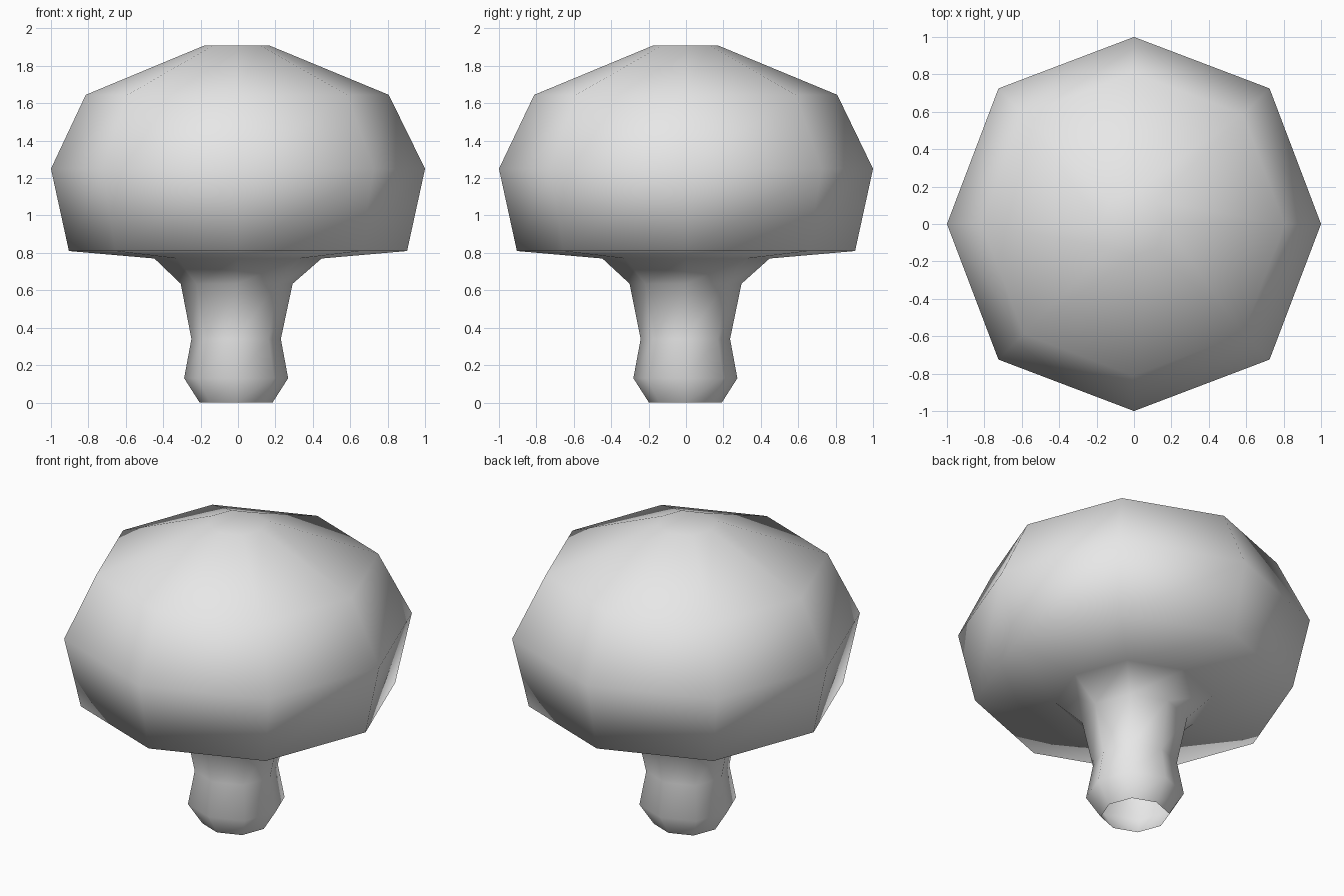
import bpy, bmesh
from math import cos, sin, pi

if "Cube" in bpy.data.objects:
    bpy.data.objects.remove(bpy.data.objects["Cube"], do_unlink=True)

SIDES = 8
# (radius, height, x offset) from the open foot of the stem up to the crown
PROFILE = [
    (0.195, 0.00, -0.010), (0.278, 0.13, -0.010), (0.239, 0.34, -0.010),
    (0.299, 0.635, -0.007), (0.447, 0.77, 0.0), (0.904, 0.81, 0.0),
    (1.000, 1.25, 0.0), (0.810, 1.645, -0.004), (0.171, 1.91, -0.006),
]

grey = bpy.data.materials.new("plain_grey")
grey.use_nodes = True
grey.diffuse_color = (0.8, 0.8, 0.8, 1)
grey.node_tree.nodes["Principled BSDF"].inputs["Base Color"].default_value = (0.8, 0.8, 0.8, 1)


def ring(bm, radius, height, shift):
    """Eight-sided ring whose diagonal corners sit slightly further out."""
    verts = []
    for i in range(SIDES):
        a = 2 * pi * i / SIDES
        r = radius * (1.025 if i % 2 else 1.0)
        verts.append(bm.verts.new((r * cos(a) + shift, r * sin(a) + shift / 3, height)))
    return verts


# Mushroom: stem and cap as one continuous turned surface
bm = bmesh.new()
rings = [ring(bm, *p) for p in PROFILE]
for low, high in zip(rings, rings[1:]):
    for i in range(SIDES):
        j = (i + 1) % SIDES
        bm.faces.new((low[i], low[j], high[j], high[i]))
bm.faces.new(rings[-1])  # flat crown
for f in bm.faces:
    f.smooth = True

mesh = bpy.data.meshes.new("mushroom")
bm.to_mesh(mesh)
bm.free()
mesh.materials.append(grey)
mushroom = bpy.data.objects.new("mushroom", mesh)
bpy.context.collection.objects.link(mushroom)
